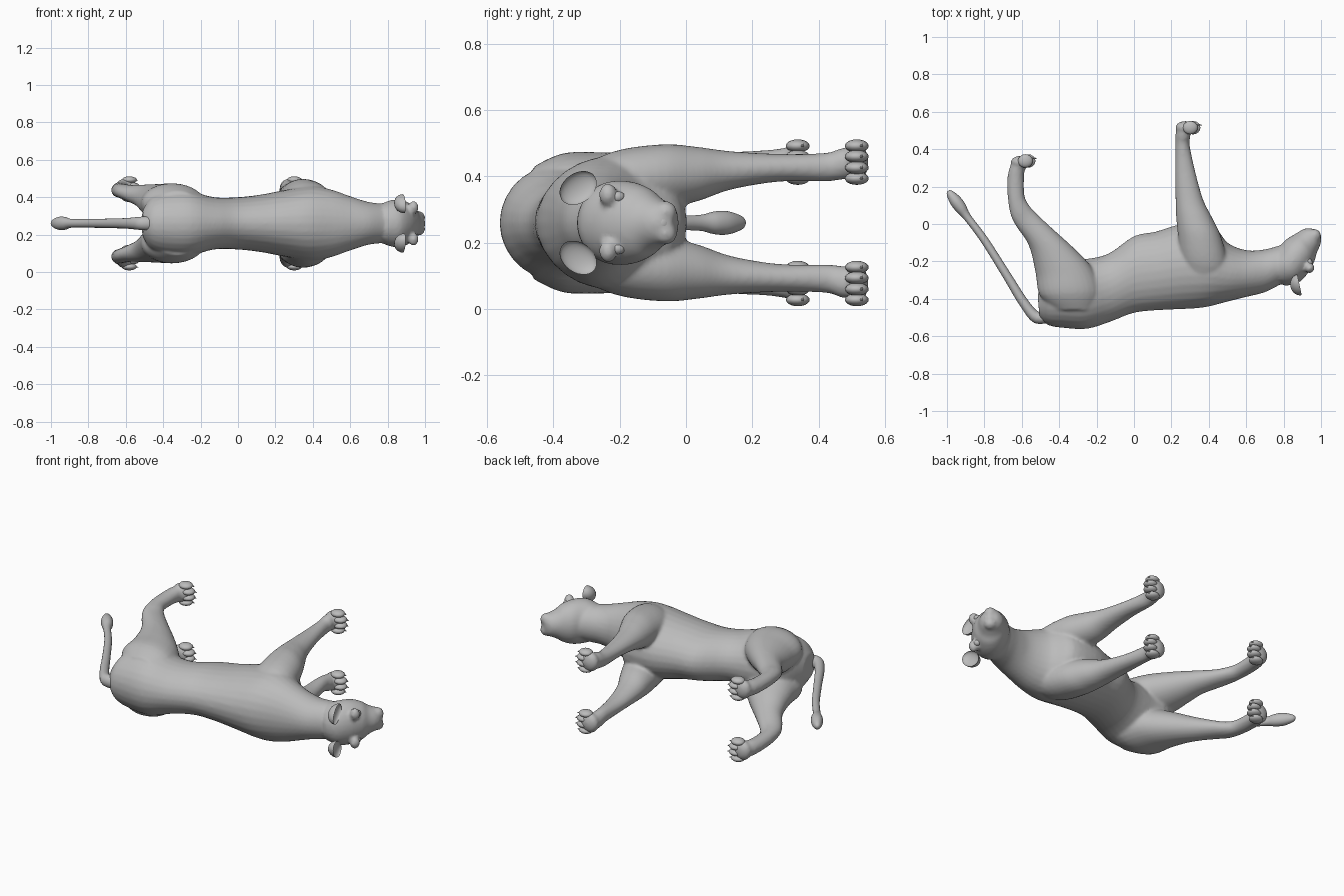
import bpy, bmesh, math
from mathutils import Vector, Matrix

if "Cube" in bpy.data.objects:
    bpy.data.objects.remove(bpy.data.objects["Cube"])

MID = 0.26   # height of the animal's symmetry plane (it lies on its side)
SEG = 28

fur = bpy.data.materials.new("plain grey")
fur.diffuse_color = (0.5, 0.5, 0.5, 1)
fur.use_nodes = True
fur.node_tree.nodes["Principled BSDF"].inputs["Base Color"].default_value = fur.diffuse_color


def spline(a, b, c, d, t):
    return [0.5 * (2*q + (r-p)*t + (2*p-5*q+4*r-s)*t*t + (3*q-p-3*r+s)*t**3)
            for p, q, r, s in zip(a, b, c, d)]


def loft(bm, rings, mirror=False, steps=4):
    """Skin through ellipses: two outline points (x, y), half width, centre height."""
    pts = [rings[0]] + rings + [rings[-1]]
    fine = [spline(*pts[i:i+4], k / steps) for i in range(len(rings)-1) for k in range(steps)]
    fine.append(rings[-1])
    for side in ((1, -1) if mirror else (1,)):
        loops = []
        for x0, y0, x1, y1, w, zc in fine:
            c = Vector(((x0+x1)/2, (y0+y1)/2, MID + side*(zc-MID)))
            u = Vector(((x1-x0)/2, (y1-y0)/2, 0))
            loop = []
            for k in range(SEG):
                a = 2*math.pi*k/SEG
                loop.append(bm.verts.new(c + u*math.cos(a) + Vector((0, 0, w*math.sin(a)))))
            loops.append(loop)
        faces = [bm.faces.new(loops[0]), bm.faces.new(loops[-1][::-1])]
        for l0, l1 in zip(loops, loops[1:]):
            for k in range(SEG):
                j = (k+1) % SEG
                faces.append(bm.faces.new((l0[k], l1[k], l1[j], l0[j])))
        bmesh.ops.recalc_face_normals(bm, faces=faces)


def blob(bm, c, r, turn=0, mirror=True):
    """Ellipsoid, optionally repeated on the other flank."""
    for side in ((1, -1) if mirror else (1,)):
        m = (Matrix.Translation((c[0], c[1], MID + side*(c[2]-MID)))
             @ Matrix.Rotation(math.radians(turn), 4, 'Z') @ Matrix.Diagonal((*r, 1)))
        bmesh.ops.create_uvsphere(bm, u_segments=16, v_segments=10, radius=1, matrix=m)


def finish(bm, name, angle=50):
    me = bpy.data.meshes.new(name)
    bm.to_mesh(me)
    bm.free()
    me.materials.append(fur)
    ob = bpy.data.objects.new(name, me)
    bpy.context.collection.objects.link(ob)
    bpy.ops.object.select_all(action='DESELECT')
    ob.select_set(True)
    bpy.context.view_layer.objects.active = ob
    bpy.ops.object.shade_smooth_by_angle(angle=math.radians(angle))
    return ob


# Body: torso, neck, head and legs, fused into one skin
bm = bmesh.new()
torso = [(-.505, -.50, -.515, -.38, .07), (-.46, -.54, -.47, -.25, .14),
         (-.38, -.555, -.40, -.20, .17), (-.25, -.56, -.28, -.19, .175),
         (-.12, -.52, -.14, -.16, .14), (0, -.475, 0, -.065, .14),
         (.14, -.46, .12, -.04, .155), (.26, -.455, .26, 0, .18),
         (.38, -.445, .42, -.01, .20), (.50, -.415, .50, -.10, .18),
         (.60, -.39, .60, -.14, .145), (.70, -.365, .69, -.137, .115),
         (.78, -.325, .76, -.12, .105), (.84, -.30, .82, -.10, .09)]
head = [(.80, -.33, .72, -.16, .10), (.87, -.32, .77, -.13, .124),
        (.925, -.27, .81, -.085, .126), (.965, -.20, .85, -.06, .108),
        (.977, -.155, .875, -.045, .084), (.997, -.11, .895, -.033, .068),
        (1.0, -.075, .915, -.024, .058), (.99, -.043, .945, -.022, .038)]
for part in (torso, head):
    loft(bm, [r + (MID,) for r in part])
front_leg = [(.30, -.34, .44, -.36, .05, .36), (.25, -.20, .50, -.24, .095, .38),
             (.235, -.06, .47, -.08, .097, .40), (.225, .04, .42, .03, .082, .407),
             (.222, .14, .37, .13, .058, .418), (.220, .28, .328, .28, .042, .426),
             (.220, .42, .298, .42, .043, .428), (.222, .48, .300, .46, .048, .438),
             (.230, .53, .300, .50, .046, .442)]
hind_leg = [(-.42, -.46, -.22, -.46, .05, .38), (-.505, -.38, -.18, -.36, .10, .37),
            (-.525, -.27, -.22, -.24, .107, .366), (-.548, -.16, -.32, -.13, .085, .385),
            (-.575, -.09, -.43, -.03, .062, .405), (-.625, -.02, -.52, .055, .045, .42),
            (-.657, .04, -.56, .10, .040, .43), (-.674, .13, -.585, .15, .039, .435),
            (-.677, .24, -.588, .24, .041, .438), (-.662, .31, -.585, .28, .046, .44),
            (-.635, .34, -.58, .30, .046, .442)]
for leg in (front_leg, hind_leg):
    loft(bm, leg, mirror=True)
for px, py in ((.275, .515), (-.605, .33)):          # paw pads
    blob(bm, (px, py, .443), (.055, .036, .058))
blob(bm, (.965, -.062, .292), (.036, .036, .034))    # whisker pads
blob(bm, (.938, -.235, .345), (.028, .028, .035))    # brows
body = finish(bm, "body")
mod = body.modifiers.new("fuse", 'REMESH')
mod.mode, mod.voxel_size, mod.use_smooth_shade = 'VOXEL', .009, True
mod = body.modifiers.new("soften", 'SMOOTH')
mod.factor, mod.iterations = .5, 6

# Toes and claws on all four paws
toes, claws = bmesh.new(), bmesh.new()
for px, py in ((.315, .515), (-.567, .337)):
    for dz, back in ((-.049, .014), (-.017, 0), (.017, 0), (.049, .014)):
        blob(toes, (px-back, py, .443+dz), (.040, .036, .0195))
        for side in (1, -1):
            z = MID + side*(.443+dz-MID)
            m = Matrix.Translation((px-back+.036, py+.014, z)) @ Matrix.Rotation(math.radians(105), 4, 'Y')
            bmesh.ops.create_cone(claws, cap_ends=True, segments=6, radius1=.008,
                                  radius2=.001, depth=.024, matrix=m)
finish(toes, "toes")
finish(claws, "claws")

# Tail with a thicker tuft
bm = bmesh.new()
path = [(-.44, -.49, .035), (-.52, -.50, .032), (-.59, -.42, .026), (-.68, -.275, .023),
        (-.80, -.085, .021), (-.89, .035, .021), (-.925, .085, .031), (-.955, .125, .032),
        (-.985, .165, .019), (-.994, .177, .006)]
rings = []
for i, (x, y, r) in enumerate(path):
    a, b = path[max(i-1, 0)], path[min(i+1, len(path)-1)]
    n = Vector((a[1]-b[1], b[0]-a[0])).normalized() * r
    rings.append((x-n.x, y-n.y, x+n.x, y+n.y, r*1.1, MID))
loft(bm, rings)
finish(bm, "tail")

# Ears: spheres whose front half is folded back into a hollow cup
bm = bmesh.new()
for side in (1, -1):
    made = bmesh.ops.create_uvsphere(bm, u_segments=20, v_segments=14, radius=1)["verts"]
    for v in made:
        if v.co.x > 0:
            v.co.x *= -.45
    m = (Matrix.Translation((.885, -.325, MID + side*.105))
         @ Matrix.Rotation(math.radians(12), 4, 'Z')
         @ Matrix.Rotation(side*math.radians(35), 4, 'X') @ Matrix.Diagonal((.05, .062, .045, 1)))
    bmesh.ops.transform(bm, matrix=m, verts=made)
bmesh.ops.recalc_face_normals(bm, faces=bm.faces)
finish(bm, "ears")

# Eyes and nose
bm = bmesh.new()
blob(bm, (.937, -.205, .338), (.017, .022, .017), 20)
finish(bm, "eyes")
bm = bmesh.new()
blob(bm, (.985, -.066, MID), (.013, .02, .024), 25, mirror=False)
finish(bm, "nose")
